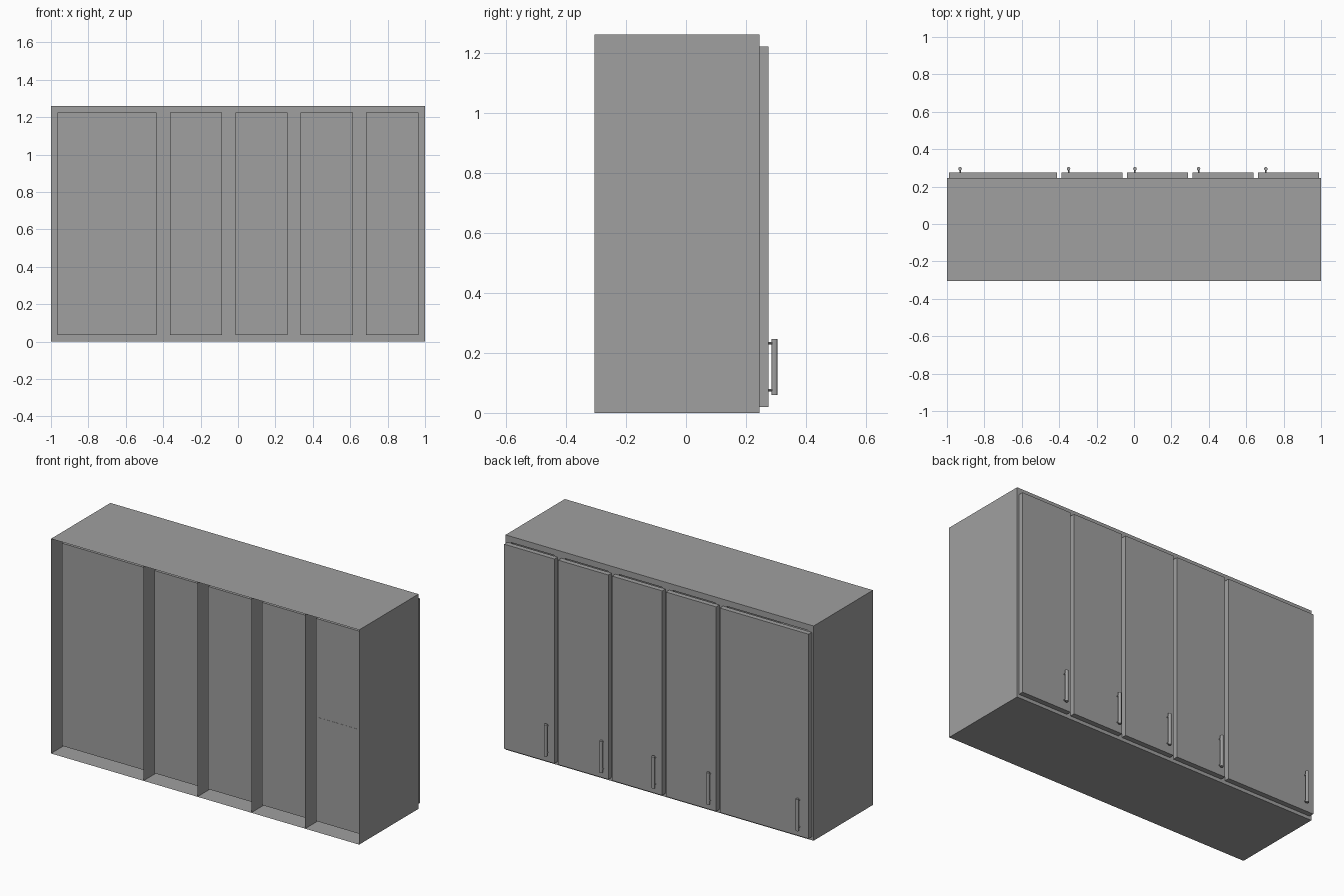
import bpy
import bmesh
from mathutils import Matrix, Vector

cube = bpy.data.objects.get("Cube")
if cube:
    bpy.data.objects.remove(cube, do_unlink=True)

BACK, FRONT, HEIGHT = -0.305, 0.245, 1.26   # open rear, door side, height
WALL = 0.05
DOOR = 0.03

grey = bpy.data.materials.new("cabinet_grey")
grey.use_nodes = True
grey.diffuse_color = (0.35, 0.35, 0.35, 1)
grey.node_tree.nodes["Principled BSDF"].inputs["Base Color"].default_value = (0.35, 0.35, 0.35, 1)


def finish(bm, name):
    mesh = bpy.data.meshes.new(name)
    bm.to_mesh(mesh)
    bm.free()
    mesh.materials.append(grey)
    obj = bpy.data.objects.new(name, mesh)
    bpy.context.collection.objects.link(obj)
    return obj


def add_box(bm, low, high):
    low, high = Vector(low), Vector(high)
    place = Matrix.Translation((low + high) / 2) @ Matrix.Diagonal((*(high - low), 1))
    bmesh.ops.create_cube(bm, size=1, matrix=place)


def add_rod(bm, center, radius, length, turn, sides):
    place = Matrix.Translation(center) @ turn
    bmesh.ops.create_cone(bm, cap_ends=True, segments=sides, radius1=radius,
                          radius2=radius, depth=length, matrix=place)


def carcass(name, left, right):
    """Shell without a rear sheet; the inner compartment hangs inside it."""
    bm = bmesh.new()
    add_box(bm, (left, BACK, 0), (right, FRONT, HEIGHT))
    bm.normal_update()
    rear = [f for f in bm.faces if f.normal.y < -0.5]
    bmesh.ops.delete(bm, geom=rear, context='FACES_ONLY')
    face = next(f for f in bm.faces if f.normal.y > 0.5)
    bmesh.ops.inset_region(bm, faces=[face], thickness=WALL)
    out = bmesh.ops.extrude_face_region(bm, geom=[face])["geom"]
    verts = [g for g in out if isinstance(g, bmesh.types.BMVert)]
    for v in verts:
        v.co.y = BACK + WALL
    if face.is_valid:
        bmesh.ops.delete(bm, geom=[face], context='FACES_ONLY')
    return finish(bm, name)


def door(name, left, right):
    bm = bmesh.new()
    add_box(bm, (left + 0.012, FRONT, 0.02), (right - 0.012, FRONT + DOOR, 1.22))
    return finish(bm, name)


def handle(name, x):
    bm = bmesh.new()
    bar_y = 0.295
    add_rod(bm, (x, bar_y, 0.153), 0.0095, 0.186, Matrix.Identity(4), 12)
    sideways = Matrix.Rotation(1.5708, 4, 'X')
    for z in (0.076, 0.232):
        add_rod(bm, (x, 0.283, z), 0.004, 0.02, sideways, 8)
    return finish(bm, name)


# Row of units: edges and the handle position of each
edges = [-1, -0.4, -0.05, 0.3, 0.65, 1]
handles = [-0.93, -0.35, 0.005, 0.345, 0.705]
for i, (left, right, x) in enumerate(zip(edges, edges[1:], handles), 1):
    carcass(f"carcass_{i}", left, right)
    door(f"door_{i}", left, right)
    handle(f"handle_{i}", x)

# Shelf in the last unit, its edge just reaching through the inner sheet
bm = bmesh.new()
add_box(bm, (0.7, BACK + WALL - 0.001, 0.606), (0.955, FRONT - 0.01, 0.647))
finish(bm, "shelf")
